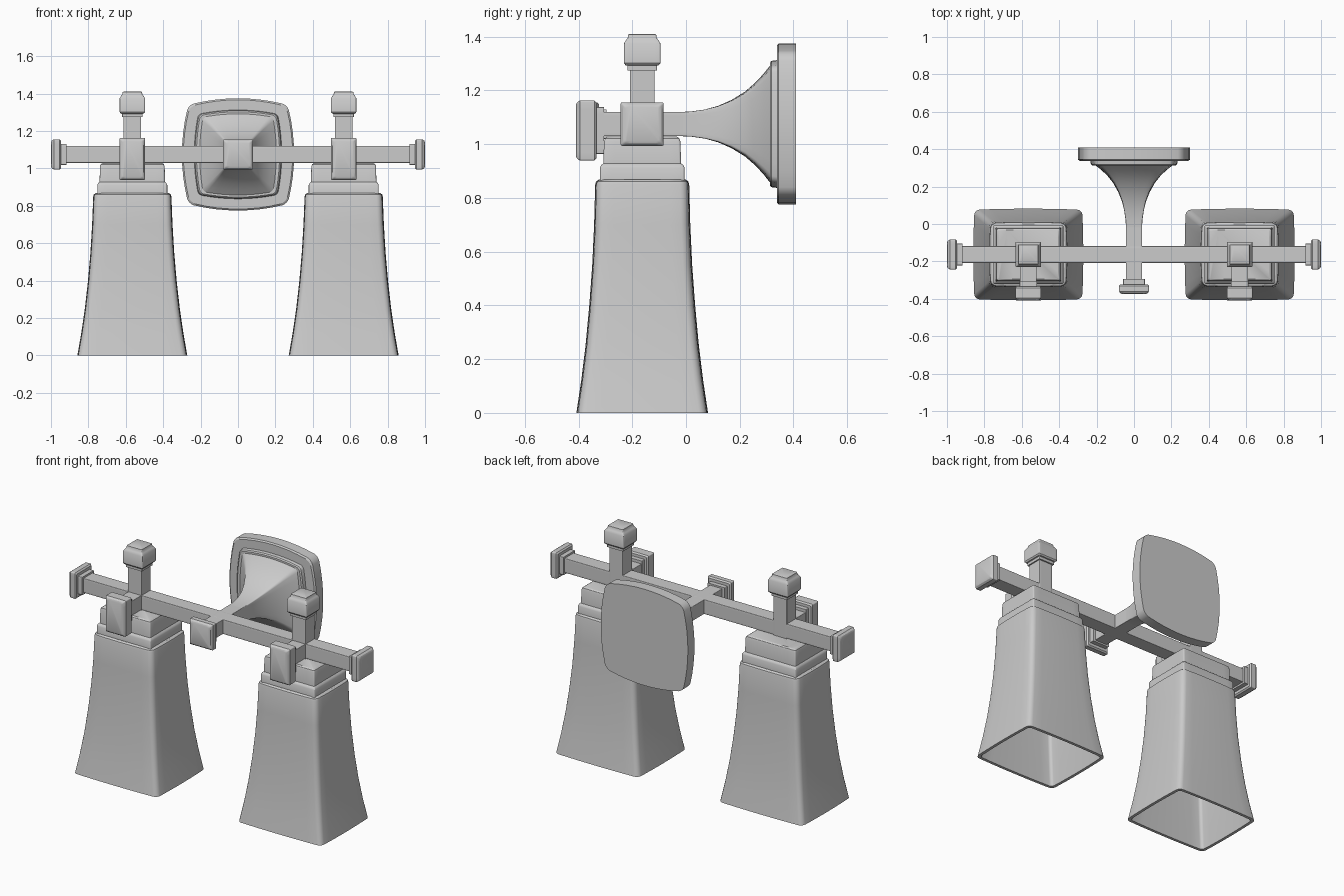
import bpy, bmesh, math
from mathutils import Matrix, Vector

YC, ZB = -0.163, 1.075          # bar centre line
SX = 0.565                      # lamp offset in x


def ring(hx, hy, r, b):
    """Rounded rectangle outline whose sides bulge outward by b."""
    ax, ay = hx - b, hy - b
    r = min(r, ax * 0.9, ay * 0.9)
    base = []
    corners = [(1, 1, 0), (-1, 1, 90), (-1, -1, 180), (1, -1, 270)]
    arcs = []
    for sx, sy, a0 in corners:
        arcs.append([Vector((sx * (ax - r) + r * math.cos(math.radians(a0 + 22.5 * k)),
                             sy * (ay - r) + r * math.sin(math.radians(a0 + 22.5 * k))))
                     for k in range(5)])
    for i in range(4):
        base += arcs[i]
        p, q = arcs[i][-1], arcs[(i + 1) % 4][0]
        base += [p.lerp(q, k / 8) for k in range(1, 8)]
    return [(x + b * (x / ax) * (1 - (y / ay) ** 2),
             y + b * (y / ay) * (1 - (x / ax) ** 2)) for x, y in base]


def loft(name, origin, d, sections):
    """Skin sections (t, half_w, half_h, radius, bulge) along direction d."""
    d = Vector(d)
    up = Vector((0, 1, 0)) if abs(d.z) > 0.5 else Vector((0, 0, 1))
    side = up.cross(d)
    o = Vector(origin)
    bm = bmesh.new()
    loops = [[bm.verts.new(o + d * t + side * x + up * y) for x, y in ring(hx, hy, r, b)]
             for t, hx, hy, r, b in sections]
    n = len(loops[0])
    for A, B in zip(loops, loops[1:]):
        for i in range(n):
            j = (i + 1) % n
            bm.faces.new((A[i], A[j], B[j], B[i]))
    bm.faces.new(loops[0][::-1])
    bm.faces.new(loops[-1])
    bmesh.ops.recalc_face_normals(bm, faces=bm.faces)
    me = bpy.data.meshes.new(name)
    bm.to_mesh(me)
    bm.free()
    ob = bpy.data.objects.new(name, me)
    bpy.context.collection.objects.link(ob)
    bpy.context.view_layer.objects.active = ob
    ob.select_set(True)
    bpy.ops.object.shade_smooth_by_angle(angle=math.radians(32))
    ob.select_set(False)
    return ob


def knob(name, origin, d, hx, hy, depth):
    """Stepped collar and pillow-edged cap."""
    loft(name, origin, d, [
        (0, hx - 0.022, hy - 0.025, .004, 0), (.028, hx - 0.022, hy - 0.025, .004, 0),
        (.028, hx - 0.008, hy - 0.008, .006, 0), (.036, hx, hy, .006, 0),
        (depth - .015, hx, hy, .006, 0), (depth - .004, hx - .008, hy - .008, .006, 0),
        (depth, hx - .018, hy - .018, .006, 0)])


# cross bar with end knobs
loft("cross_bar", (-0.93, YC, ZB), (1, 0, 0), [(0, .045, .045, .003, 0), (1.86, .045, .045, .003, 0)])
for s in (-1, 1):
    knob("bar_end_knob", (s * 0.918, YC, ZB), (s, 0, 0), .08, .081, .082)

# central arm with front knob
loft("centre_arm", (0, 0.02, ZB), (0, -1, 0), [(0, .043, .045, .003, 0), (.33, .043, .045, .003, 0)])
knob("centre_knob", (0, -0.295, ZB), (0, -1, 0), .08, .08, .08)

# wall plate and flared neck
loft("wall_plate", (0, 0, ZB), (0, 1, 0), [
    (.338, .292, .292, .03, .035), (.345, .3, .3, .03, .035), (.41, .3, .3, .03, .035)])
loft("flared_neck", (0, 0, ZB), (0, 1, 0), [
    (-.02, .043, .045, .004, 0), (.02, .045, .047, .004, 0), (.07, .052, .054, .005, 0),
    (.12, .064, .068, .006, .002), (.17, .084, .09, .008, .004), (.22, .112, .121, .01, .007),
    (.26, .144, .156, .013, .01), (.29, .176, .189, .016, .014), (.312, .205, .217, .02, .018),
    (.312, .222, .228, .02, .02), (.318, .23, .235, .02, .022), (.342, .235, .238, .02, .022)])

# shade profile: height, half width, half depth
PROFILE = [(0, .294, .245), (.12, .273, .227), (.25, .254, .211), (.4, .237, .197),
           (.55, .224, .186), (.7, .215, .179), (.85, .209, .175)]
W = 0.018
for s in (-1, 1):
    x = s * SX
    inner = [(z, a - W, b - W, .018, .006) for z, a, b in reversed(PROFILE)]
    outer = [(z, a, b, .028, .006) for z, a, b in PROFILE]
    top = [(.861, .206, .172, .028, .006), (.868, .196, .162, .026, .006)]
    loft("glass_shade", (x, YC, 0), (0, 0, 1), inner + outer + top)

    # stepped holder
    loft("shade_holder", (x, YC, 0), (0, 0, 1), [
        (.86, .187, .158, .008, 0), (.912, .187, .158, .008, 0), (.922, .182, .153, .008, 0),
        (.928, .175, .145, .008, 0), (1.01, .173, .142, .008, 0), (1.022, .169, .138, .008, 0),
        (1.028, .16, .13, .008, 0)])

    # upright post with finial
    loft("post", (x, YC, 0), (0, 0, 1), [(1.0, .047, .046, .003, 0), (1.285, .047, .046, .003, 0)])
    loft("post_finial", (x, YC, 0), (0, 0, 1), [
        (1.275, .055, .055, .004, 0), (1.292, .055, .055, .004, 0), (1.294, .062, .062, .005, 0),
        (1.302, .068, .068, .005, 0), (1.375, .068, .068, .005, 0), (1.388, .06, .06, .005, 0),
        (1.395, .054, .054, .005, 0), (1.408, .052, .052, .005, 0), (1.411, .046, .046, .005, 0)])

    # short front arm and tall front knob
    loft("front_arm", (x, YC, ZB), (0, -1, 0), [(0, .045, .045, .003, 0), (.16, .045, .045, .003, 0)])
    knob("front_knob", (x, -0.305, 1.051), (0, -1, 0), .069, .112, .105)
